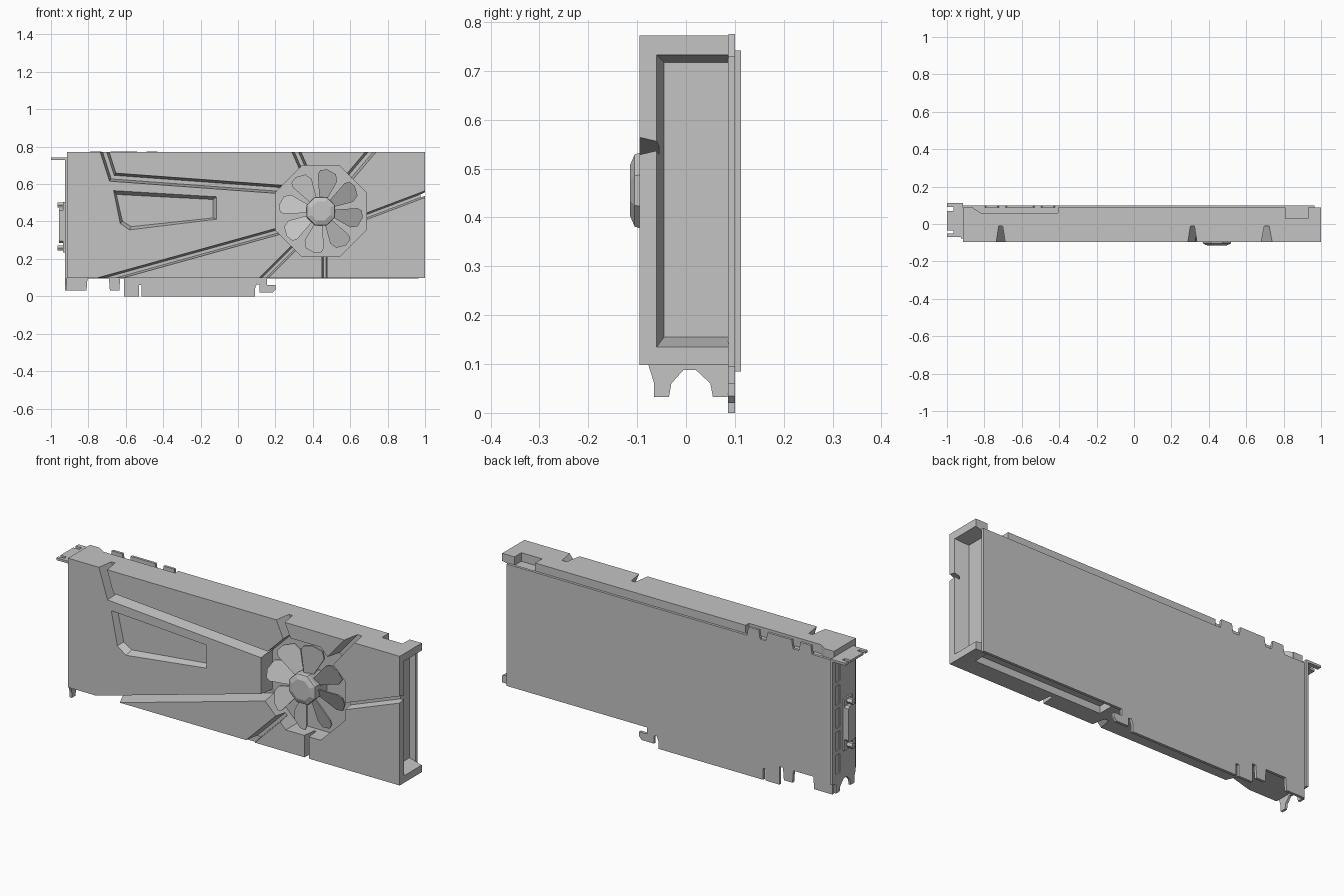
import bpy, bmesh, math
from mathutils import Vector

cube = bpy.data.objects.get("Cube")
if cube:
    bpy.data.objects.remove(cube)

grey = bpy.data.materials.new("matte grey")
grey.use_nodes = True
grey.diffuse_color = (0.55, 0.55, 0.55, 1)
grey.node_tree.nodes["Principled BSDF"].inputs["Base Color"].default_value = (0.55, 0.55, 0.55, 1)


def loft(name, rings):
    """Closed solid through equal-length rings of points."""
    bm = bmesh.new()
    loops = [[bm.verts.new(p) for p in ring] for ring in rings]
    n = len(loops[0])
    for a, b in zip(loops, loops[1:]):
        for i in range(n):
            j = (i + 1) % n
            bm.faces.new((a[i], a[j], b[j], b[i]))
    bm.faces.new(loops[0])
    bm.faces.new(loops[-1][::-1])
    bmesh.ops.recalc_face_normals(bm, faces=bm.faces)
    mesh = bpy.data.meshes.new(name)
    bm.to_mesh(mesh)
    bm.free()
    mesh.materials.append(grey)
    ob = bpy.data.objects.new(name, mesh)
    bpy.context.collection.objects.link(ob)
    return ob


def box(name, x, y, z):
    return loft(name, [[(u, y[0], z[0]), (u, y[1], z[0]), (u, y[1], z[1]), (u, y[0], z[1])] for u in x])


def plate_xz(name, pts, y0, y1):
    return loft(name, [[(x, y, z) for x, z in pts] for y in (y0, y1)])


def plate_yz(name, pts, x0, x1):
    return loft(name, [[(x, y, z) for y, z in pts] for x in (x0, x1)])


def plate_xy(name, pts, z0, z1):
    return loft(name, [[(x, y, z) for x, y in pts] for z in (z0, z1)])


def cut(target, cutters):
    for c in cutters:
        mod = target.modifiers.new("cut", 'BOOLEAN')
        mod.operation = 'DIFFERENCE'
        mod.solver = 'EXACT'
        mod.object = c
    dg = bpy.context.evaluated_depsgraph_get()
    mesh = bpy.data.meshes.new_from_object(target.evaluated_get(dg))
    target.modifiers.clear()
    target.data = mesh
    for c in cutters:
        bpy.data.objects.remove(c)


FRONT, BACK = -0.095, 0.087


def groove(path, width, depth):
    """Tapered trench cutter that follows a path on the front face."""
    pts = [Vector(p) for p in path]
    rings = []
    for i, p in enumerate(pts):
        d1 = (p - pts[max(i - 1, 0)]).normalized()
        d2 = (pts[min(i + 1, len(pts) - 1)] - p).normalized()
        d = (d1 + d2).normalized()
        side = Vector((-d.y, d.x)) / max(d.dot(d2 if d2.length else d1), 0.3)
        ring = []
        for s, y in ((0.5, FRONT), (-0.5, FRONT), (-0.22, FRONT + depth), (0.22, FRONT + depth)):
            if y == FRONT:
                y, s = FRONT - 0.01, s * 1.05
            q = p + side * width * s
            ring.append((q.x, y, q.y))
        rings.append(ring)
    return loft("groove_cutter", rings)


def octagon(r, y, cx=0.443, cz=0.455):
    return [(cx + r * math.cos(math.radians(a)), y, cz + r * math.sin(math.radians(a)))
            for a in [22.5 + 45 * k for k in range(8)]]


# Cooler shroud with its trenches, fan well and recesses
shroud = box("shroud", (-0.915, 1.0), (FRONT, BACK), (0.098, 0.772))
cutters = [
    groove([(-0.725, 0.81), (-0.67, 0.637), (0.3, 0.566)], 0.046, 0.085),
    groove([(-0.84, 0.055), (0.3, 0.371)], 0.037, 0.085),
    groove([(0.295, 0.81), (0.38, 0.62)], 0.045, 0.085),
    groove([(0.742, 0.81), (0.53, 0.56)], 0.045, 0.085),
    groove([(1.05, 0.565), (0.6, 0.395)], 0.036, 0.04),
    groove([(0.09, 0.05), (0.36, 0.32)], 0.036, 0.07),
    groove([(0.463, 0.05), (0.463, 0.3)], 0.028, 0.07),
    loft("fan_well_cutter", [octagon(0.263, -0.12), octagon(0.263, 0.0)]),
]

# Sloped five-sided inset on the front
inset = [(-0.665, 0.565), (-0.115, 0.532), (-0.115, 0.412), (-0.58, 0.355), (-0.63, 0.39)]
mid = sum((Vector(p) for p in inset), Vector((0, 0))) / len(inset)


def shrink(y, kx, kz):
    return [(mid.x + (x - mid.x) * kx, y, mid.y + (z - mid.y) * kz) for x, z in inset]


cutters.append(loft("inset_cutter", [shrink(FRONT - 0.01, 1.02, 1.05), shrink(FRONT, 1, 1),
                                     shrink(FRONT + 0.035, 0.94, 0.82)]))

# Tapered opening at the right-hand end
cutters.append(loft("end_cutter", [
    [(x, y, z0), (x, 0.12, z0), (x, 0.12, z1), (x, y, z1)]
    for x, y, z0, z1 in ((1.01, -0.062, 0.132, 0.735), (0.93, -0.045, 0.155, 0.717))]))

# Pockets along the top and bottom edges
cutters += [
    plate_xy("top_cutter", [(-0.87, 0.12), (-0.86, 0.085), (-0.82, 0.06), (-0.405, 0.06), (-0.405, 0.12)], 0.725, 0.8),
    box("power_cutter", (0.81, 0.93), (0.03, 0.12), (0.727, 0.8)),
    box("bottom_cutter", (0.2, 0.93), (0.0, 0.12), (0.05, 0.135)),
]
cut(shroud, cutters)

# Fan: hub plus pitched blades
loft("fan_hub", [octagon(0.075, 0.005), octagon(0.083, -0.095), octagon(0.08, -0.105), octagon(0.055, -0.115)])
outline = [(0.06, -0.018), (0.17, -0.058), (0.208, -0.045), (0.226, 0.005), (0.215, 0.042), (0.19, 0.05), (0.06, 0.018)]
for k in range(8):
    a = math.radians(35 + 45 * k)
    rings = []
    for thick in (0, 0.008):
        rings.append([(0.443 + r * math.cos(a) - t * math.sin(a), -0.07 - 0.4 * t + thick,
                       0.455 + r * math.sin(a) + t * math.cos(a)) for r, t in outline])
    loft(f"fan_blade_{k + 1}", rings)

# Circuit board with edge contacts and hook
board = [(-0.915, 0.73), (-0.915, 0.03), (-0.81, 0.03), (-0.805, 0.094), (-0.69, 0.094), (-0.685, 0.03),
         (-0.635, 0.03), (-0.63, 0.094), (-0.61, 0.094), (-0.61, 0.0), (-0.53, 0.0), (-0.53, 0.06),
         (-0.515, 0.06), (-0.515, 0.0), (0.09, 0.0), (0.09, 0.04), (0.1, 0.065), (0.115, 0.06), (0.115, 0.02),
         (0.185, 0.02), (0.2, 0.035), (0.2, 0.06), (0.155, 0.06), (0.155, 0.094), (0.965, 0.094), (0.965, 0.73)]
plate_xz("circuit_board", board, BACK - 0.001, 0.1)

# Bridge connector tabs on the board's upper edge
for i, (x0, x1) in enumerate(((-0.79, -0.73), (-0.68, -0.54), (-0.49, -0.43))):
    plate_xz(f"bridge_tab_{i + 1}", [(x0 - 0.008, 0.728), (x1 + 0.008, 0.728), (x1, 0.775), (x0, 0.775)], BACK, 0.1)

# Mounting bracket with feet and vent slots
bracket = plate_yz("bracket", [
    (-0.077, 0.74), (-0.077, 0.098), (-0.065, 0.06), (-0.065, 0.032), (-0.035, 0.032), (-0.03, 0.06),
    (-0.005, 0.088), (0.02, 0.088), (0.05, 0.06), (0.055, 0.032), (0.085, 0.032), (0.088, 0.085),
    (0.113, 0.085), (0.113, 0.74)], -0.926, -0.914)
slots = [box("slot_cutter", (-0.95, -0.919), (0.052, 0.084), (z, z + 0.1)) for z in (0.13, 0.25, 0.37, 0.49, 0.61)]
cut(bracket, slots)

# Bent flange with screw notches
plate_xy("bracket_flange", [
    (-0.915, -0.07), (-1.0, -0.07), (-1.0, -0.052), (-0.965, -0.052), (-0.965, -0.035), (-1.0, -0.035),
    (-1.0, 0.07), (-0.965, 0.07), (-0.965, 0.09), (-1.0, 0.09), (-1.0, 0.113), (-0.915, 0.113)], 0.73, 0.742)

# Video port and its screw posts
plate_yz("port_base", [(-0.04, 0.235), (0.03, 0.235), (0.03, 0.505), (-0.04, 0.505)], -0.935, -0.92)
plate_yz("video_port", [(-0.035, 0.295), (-0.025, 0.285), (0.018, 0.285), (0.028, 0.295),
                        (0.028, 0.46), (0.018, 0.47), (-0.025, 0.47), (-0.035, 0.46)], -0.958, -0.925)
for i, z in enumerate((0.258, 0.488)):
    plate_yz(f"port_screw_{i + 1}", [(-0.004 + 0.016 * math.cos(k * math.pi / 3), z + 0.016 * math.sin(k * math.pi / 3))
                                     for k in range(6)], -0.965, -0.925)
